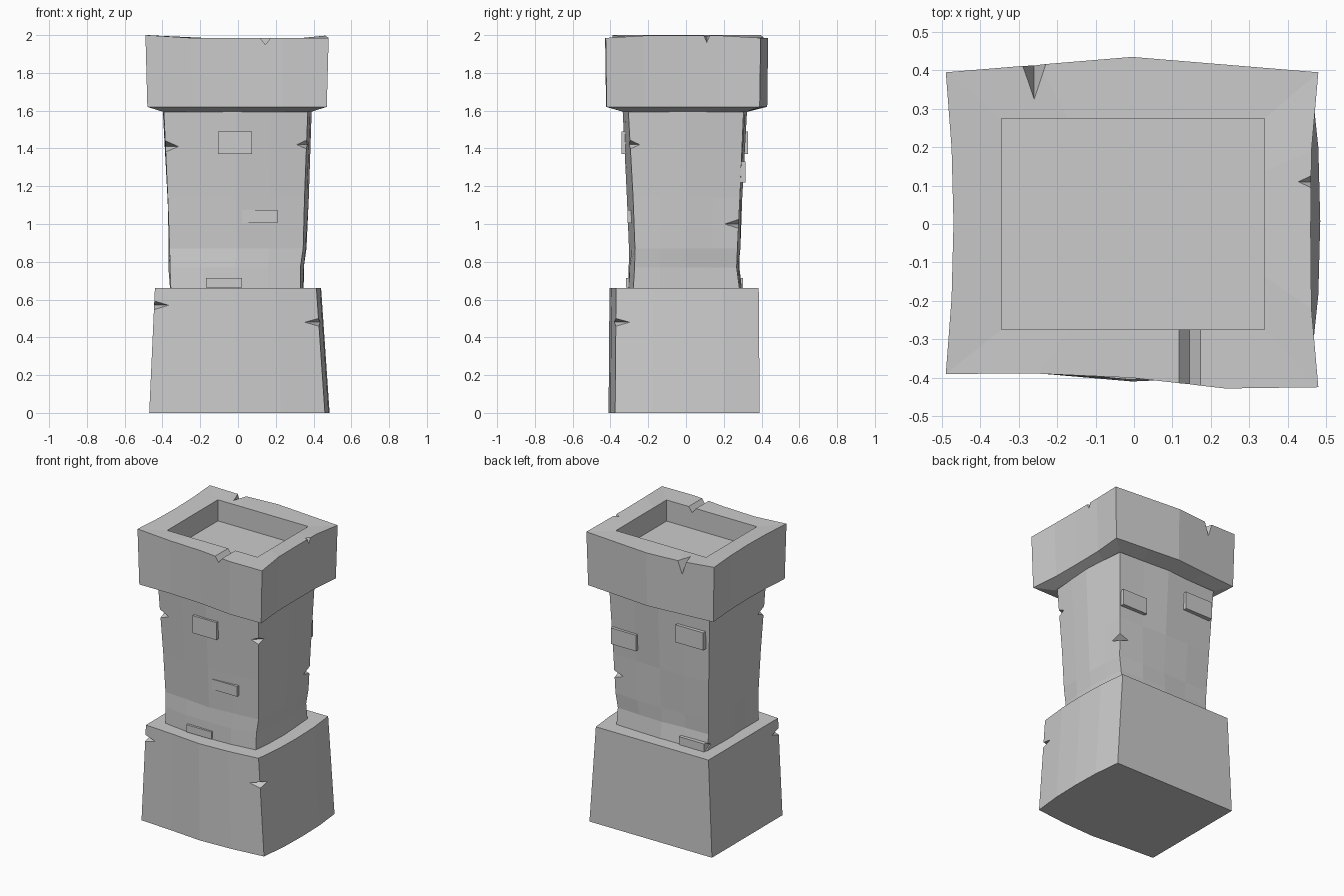
import bpy
import bmesh
import random
from mathutils import Vector

random.seed(4)
if "Cube" in bpy.data.objects:
    bpy.data.objects.remove(bpy.data.objects["Cube"], do_unlink=True)

stone = bpy.data.materials.new("grey stone")
stone.use_nodes = True
GREY = (0.6, 0.6, 0.6, 1)
stone.diffuse_color = GREY
stone.node_tree.nodes["Principled BSDF"].inputs["Base Color"].default_value = GREY

OUTWARD = [Vector((0, -1, 0)), Vector((1, 0, 0)), Vector((0, 1, 0)), Vector((-1, 0, 0))]
FLAT = [(0, 0, 0)] * 4


def finish(name, bm):
    bmesh.ops.recalc_face_normals(bm, faces=bm.faces)
    mesh = bpy.data.meshes.new(name)
    bm.to_mesh(mesh)
    bm.free()
    mesh.materials.append(stone)
    obj = bpy.data.objects.new(name, mesh)
    bpy.context.collection.objects.link(obj)
    return obj


def box_corners(x0, x1, y0, y1):
    return [(x0, y0), (x1, y0), (x1, y1), (x0, y1)]


def ring(z, corners, bulges=FLAT, jitter=0.0):
    """Four sides from the front left corner, each bulged at three points."""
    points = []
    for side in range(4):
        a = Vector((*corners[side], z))
        b = Vector((*corners[(side + 1) % 4], z))
        points.append(a)
        for i, bulge in enumerate(bulges[side]):
            bulge += random.uniform(-jitter, jitter)
            points.append(a.lerp(b, (i + 1) / 4) + OUTWARD[side] * bulge)
    return points


def loft(name, rings):
    bm = bmesh.new()
    loops = [[bm.verts.new(p) for p in r] for r in rings]
    count = len(loops[0])
    for low, high in zip(loops, loops[1:]):
        for i in range(count):
            j = (i + 1) % count
            bm.faces.new((low[i], low[j], high[j], high[i]))
    bm.faces.new(loops[0][::-1])
    bm.faces.new(loops[-1])
    return finish(name, bm)


def chip(target, at, inward, spread, depth, width, length=0.4):
    """Cut a V-shaped chip into the target."""
    at, inward, spread = Vector(at), Vector(inward).normalized(), Vector(spread)
    along = inward.cross(spread) * length / 2
    tri = [at + inward * depth, at - inward * depth + spread * width,
           at - inward * depth - spread * width]
    bm = bmesh.new()
    ends = [[bm.verts.new(p + along * s) for p in tri] for s in (-1, 1)]
    bm.faces.new(ends[0])
    bm.faces.new(ends[1])
    for i in range(3):
        j = (i + 1) % 3
        bm.faces.new((ends[0][i], ends[0][j], ends[1][j], ends[1][i]))
    cutter = finish("chip_cutter", bm)
    cutter.hide_render = True
    cut = target.modifiers.new("chip", "BOOLEAN")
    cut.operation = "DIFFERENCE"
    cut.solver = "EXACT"
    cut.object = cutter
    bpy.context.view_layer.objects.active = target
    bpy.ops.object.modifier_apply(modifier=cut.name)
    bpy.data.objects.remove(cutter, do_unlink=True)


def corner_chip(target, x, y, z, depth, width):
    inward = (-1 if x > 0 else 1, -1 if y > 0 else 1, 0)
    chip(target, (x, y, z), inward, (0, 0, 1), depth, width)


# Tapered plinth
plinth_bulge = [(0.015, 0.035, 0.025), (0.02, 0.025, 0.02), (0, 0, 0), (0, 0, 0)]
plinth = loft("plinth", [
    ring(0, box_corners(-0.47, 0.46, -0.375, 0.39), plinth_bulge),
    ring(0.66, box_corners(-0.44, 0.415, -0.37, 0.385), plinth_bulge),
])
corner_chip(plinth, -0.444, -0.37, 0.57, 0.05, 0.045)
corner_chip(plinth, 0.427, -0.37, 0.48, 0.045, 0.04)

# Uneven shaft
shaft_bulge = [(0.02, 0.03, 0.02), (0.012, 0.018, 0.012), (0.008, 0.016, 0.008), (0, 0.003, 0)]
shaft_rows = [
    (0.64, -0.355, 0.33, -0.28, 0.285, 0.004),
    (0.77, -0.36, 0.33, -0.272, 0.268, 0.009),
    (0.87, -0.362, 0.345, -0.27, 0.272, 0.008),
    (1.14, -0.372, 0.352, -0.28, 0.285, 0.006),
    (1.61, -0.393, 0.37, -0.306, 0.305, 0.003),
]
shaft = loft("shaft", [ring(z, box_corners(*box), shaft_bulge, wobble)
                       for z, *box, wobble in shaft_rows])
corner_chip(shaft, -0.384, -0.296, 1.41, 0.045, 0.06)
corner_chip(shaft, 0.363, -0.294, 1.42, 0.032, 0.045)
corner_chip(shaft, 0.35, 0.28, 1.0, 0.05, 0.05)
corner_chip(shaft, -0.357, 0.278, 0.69, 0.03, 0.05)

# Heavy cap with a sunken top
cap_bulge = [(-0.009, -0.007, 0.012), (-0.018, -0.02, -0.018),
             (0.02, 0.04, 0.02), (-0.015, -0.02, -0.015)]
top_edge = ring(1.985, [(-0.49, -0.39), (0.48, -0.425), (0.48, 0.395), (-0.49, 0.395)], cap_bulge)
for p in top_edge:
    if p.x < -0.4:
        p.z += 0.015
    elif p.x > 0.4 and abs(p.y) < 0.25:
        p.z += 0.012
recess = box_corners(-0.345, 0.34, -0.275, 0.275)
cap = loft("cap", [
    ring(1.592, box_corners(-0.39, 0.38, -0.325, 0.315)),
    ring(1.62, [(-0.48, -0.385), (0.47, -0.42), (0.47, 0.39), (-0.48, 0.39)], cap_bulge),
    top_edge,
    ring(1.985, recess),
    ring(1.84, recess),
])
chip(cap, (0.145, -0.37, 1.985), (0, 0, -1), (1, 0, 0), 0.035, 0.055, 0.24)
chip(cap, (-0.26, 0.415, 1.985), (0, -1, -1), (1, 0, 0), 0.064, 0.06)
chip(cap, (0.461, 0.11, 1.996), (-1, 0, -1), (0, 1, 0), 0.025, 0.03)


# Raised bricks on the front and back of the shaft
def brick(name, x0, x1, z0, z1, y):
    bm = bmesh.new()
    bmesh.ops.create_cube(bm, size=1)
    depth = 0.08
    bmesh.ops.scale(bm, vec=(x1 - x0, depth, z1 - z0), verts=bm.verts)
    middle = y - depth / 2 if y > 0 else y + depth / 2
    bmesh.ops.translate(bm, vec=((x0 + x1) / 2, middle, (z0 + z1) / 2), verts=bm.verts)
    finish(name, bm)


brick("front_brick_upper", -0.105, 0.075, 1.37, 1.49, -0.342)
brick("front_brick_middle", 0.02, 0.21, 1.005, 1.075, -0.31)
brick("front_brick_lower", -0.17, 0.02, 0.665, 0.715, -0.318)
brick("back_brick_left", 0.16, 0.35, 1.22, 1.33, 0.316)
brick("back_brick_right", -0.36, -0.15, 1.37, 1.49, 0.328)
brick("back_brick_lower", -0.35, -0.16, 0.66, 0.715, 0.303)
